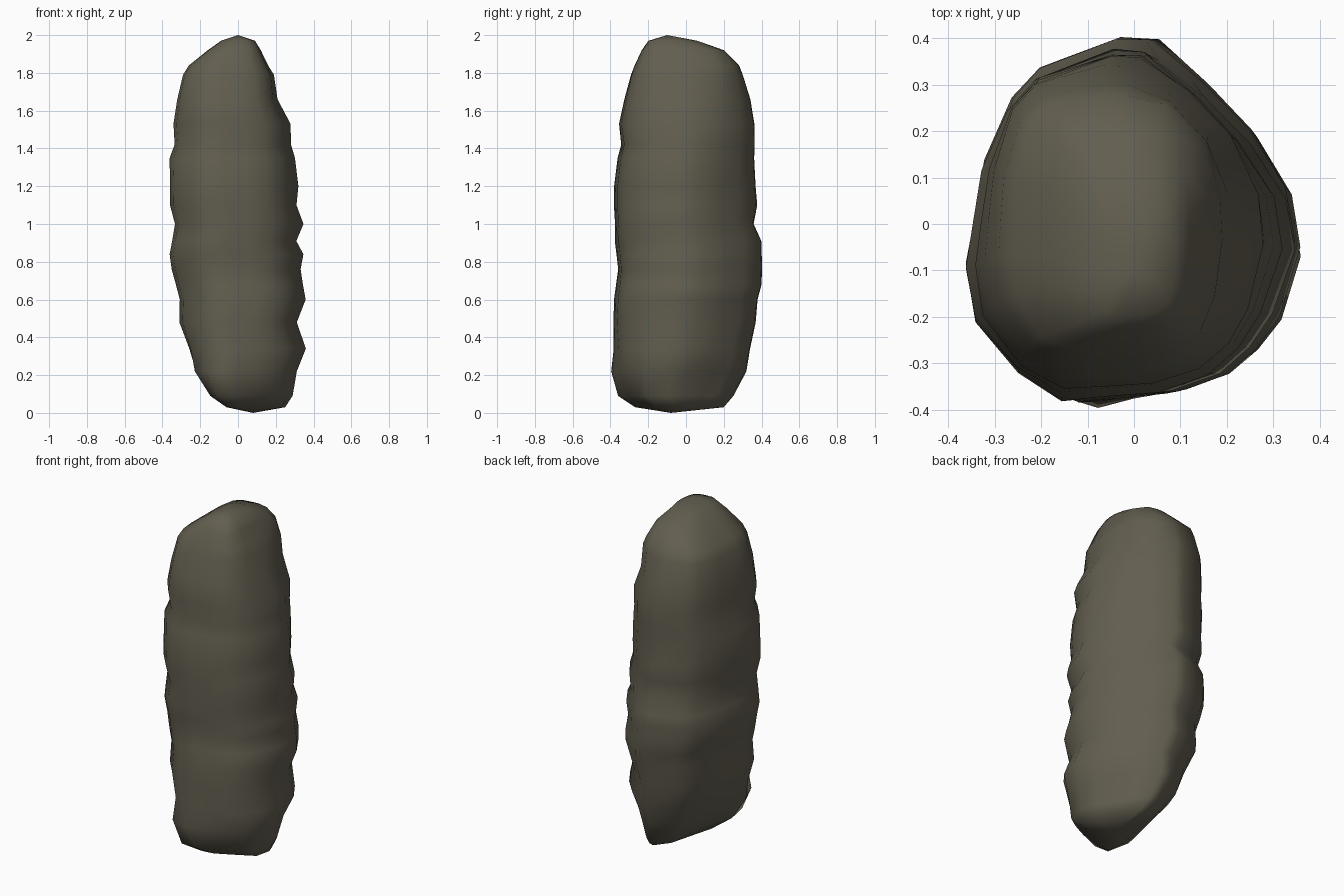
import bpy, bmesh, random

if "Cube" in bpy.data.objects:
    bpy.data.objects.remove(bpy.data.objects["Cube"])

random.seed(4)

# stone colour
stone = bpy.data.materials.new("grey brown stone")
stone.diffuse_color = (0.122, 0.111, 0.079, 1)
stone.use_nodes = True
stone.node_tree.nodes["Principled BSDF"].inputs["Base Color"].default_value = stone.diffuse_color

# plan outline of the boulder, counter-clockwise, scaled to -1..1
plan = [(.36, -.05), (.34, .07), (.26, .20), (.16, .305), (.05, .40), (-.02, .405),
        (-.20, .34), (-.26, .27), (-.32, .13), (-.345, 0), (-.36, -.10), (-.34, -.22),
        (-.24, -.335), (-.14, -.40), (-.04, -.39), (.08, -.38), (.19, -.34), (.26, -.28), (.31, -.20)]
plan = [(x / .36, y / .405) for x, y in plan]
foot_plan = [(-1, -.8), (-.9, -1), (-.5, -1), (1, -.45), (1, 0), (.1, 1), (-.3, 1)]


def foot(u, v):
    """Rounded triangle: push the point out to the edge of foot_plan."""
    k = 9
    for (ax, ay), (bx, by) in zip(foot_plan, foot_plan[1:] + foot_plan[:1]):
        nx, ny = by - ay, ax - bx
        d = u * nx + v * ny
        if d > 1e-6:
            k = min(k, (ax * nx + ay * ny) / d)
    return u * k, v * k


def block(u, v):
    """Rounded square, the shape of the top."""
    k = (abs(u) ** 4 + abs(v) ** 4) ** -.25
    return u * k, v * k


# height, left, right, front, back limits of each layer, share of foot (-) or top (+) shape
layers = [
    (.03, -.08, .25, -.27, .20, -1), (.09, -.17, .29, -.37, .25, -.8),
    (.22, -.25, .31, -.405, .32, -.4), (.34, -.27, .36, -.39, .34, -.15),
    (.48, -.31, .31, -.39, .37, 0), (.60, -.31, .36, -.385, .38, 0),
    (.68, -.33, .345, -.375, .40, 0), (.76, -.35, .33, -.365, .40, 0),
    (.84, -.36, .345, -.375, .40, 0), (.91, -.35, .31, -.38, .40, 0),
    (1.0, -.335, .345, -.38, .36, 0), (1.10, -.36, .31, -.385, .375, 0),
    (1.20, -.36, .32, -.385, .37, 0), (1.35, -.36, .30, -.365, .36, .1),
    (1.42, -.335, .28, -.345, .365, .15), (1.53, -.34, .28, -.36, .36, .2),
    (1.66, -.32, .21, -.33, .34, .4), (1.79, -.29, .19, -.295, .30, .6),
    (1.84, -.26, .16, -.275, .28, .75), (1.92, -.16, .12, -.235, .20, .85),
    (1.97, -.09, .09, -.20, .06, .5)]

# loft the layers, with slight roughness, and close both ends to a point
bm = bmesh.new()
rings = []
for z, x0, x1, y0, y1, mix in layers:
    ring = []
    for u, v in plan:
        s, t = foot(u, v) if mix < 0 else block(u, v)
        k = 1 + random.uniform(-.006, .006)
        u = (u + (s - u) * abs(mix)) * k
        v = (v + (t - v) * abs(mix)) * k
        ring.append(bm.verts.new(((x0 + x1) / 2 + u * (x1 - x0) / 2,
                                  (y0 + y1) / 2 + v * (y1 - y0) / 2, z)))
    rings.append(ring)
n = len(plan)
for a, b in zip(rings, rings[1:]):
    for i in range(n):
        j = (i + 1) % n
        bm.faces.new((a[i], a[j], b[j], b[i]))
base = bm.verts.new((.08, -.08, 0))
peak = bm.verts.new((0, -.10, 2))
for i in range(n):
    j = (i + 1) % n
    bm.faces.new((rings[0][j], rings[0][i], base))
    bm.faces.new((rings[-1][i], rings[-1][j], peak))
for f in bm.faces:
    f.smooth = True

mesh = bpy.data.meshes.new("standing_stone")
bm.to_mesh(mesh)
bm.free()
mesh.materials.append(stone)
bpy.context.collection.objects.link(bpy.data.objects.new("standing_stone", mesh))
